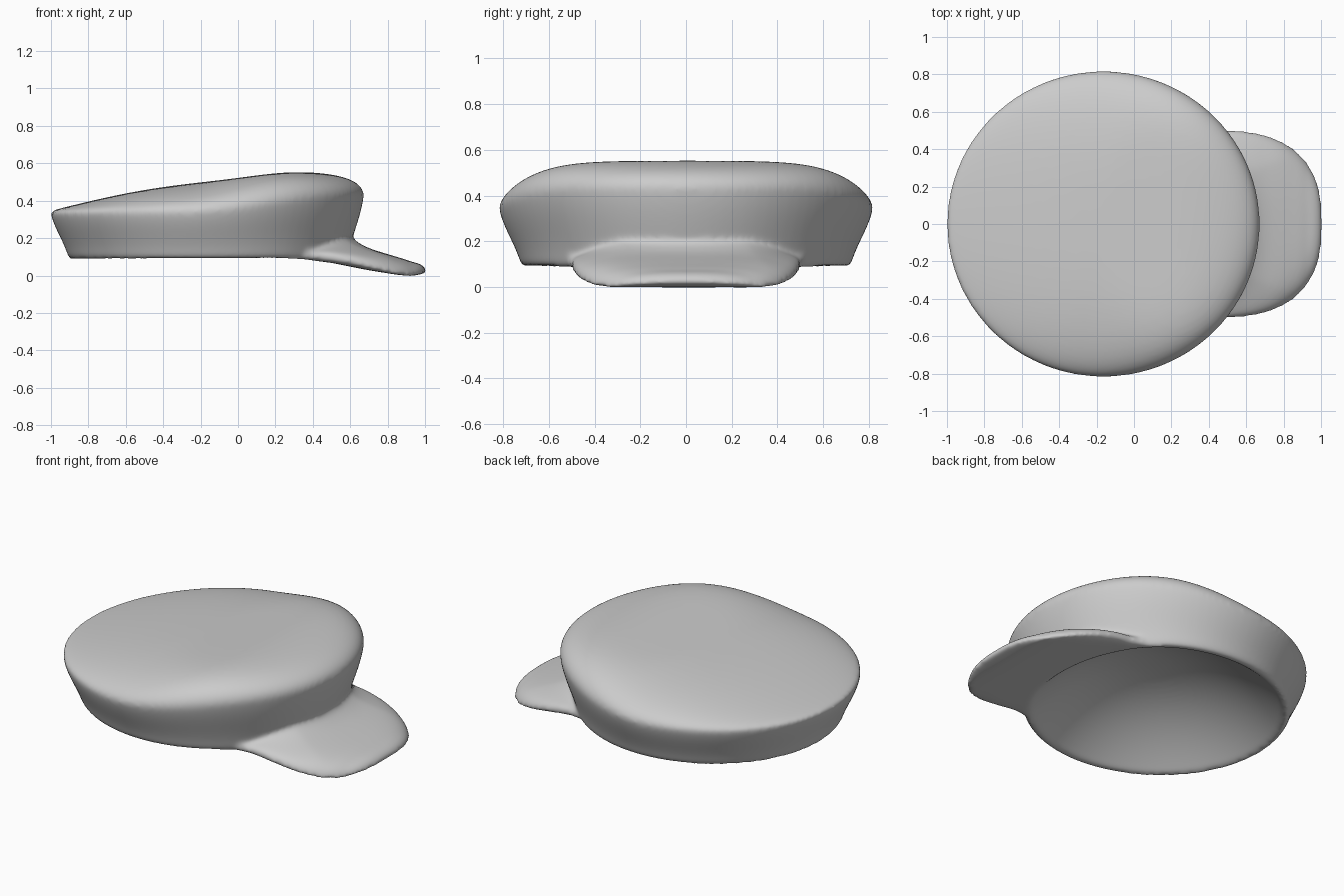
import bpy, bmesh
from math import sin, cos, pi, exp, sqrt, atan2

if "Cube" in bpy.data.objects:
    bpy.data.objects.remove(bpy.data.objects["Cube"])

N = 96          # segments around the crown
CX = -0.165     # crown centre


def smooth(a, b, x):
    t = max(0.0, min(1.0, (x - a) / (b - a)))
    return t * t * (3 - 2 * t)


def under(x):
    """Height of the lower edge: level at the back, dipping under the visor."""
    pts = [(-2, .085), (.2, .089), (.35, .086), (.5, .068), (.7, .028), (.85, .004), (.93, -.003), (1, .012)]
    for (x0, z0), (x1, z1) in zip(pts, pts[1:]):
        if x <= x1:
            return z0 + (z1 - z0) * (x - x0) / (x1 - x0)
    return pts[-1][1]


def rim_z(a):
    return .338 + .092 * smooth(-.3, .6, CX + .835 * cos(a))


def wall(a, u, inset=0.0, lift=0.0):
    """Side wall, u = 0 at the lower edge and 1 at the widest rim."""
    e = .5 * u + .5 * u * u * (3 - 2 * u)
    x = CX + (.74 + .098 * e - inset) * cos(a)
    y = (.72 + .098 * e - inset) * sin(a)
    zb = under(x)
    return x, y, zb + (rim_z(a) - zb) * u + lift


def top(a, t):
    """Domed top, t = 1 at the rim and 0 at the centre."""
    x = CX + .838 * t * cos(a)
    y = .818 * t * sin(a)
    front = smooth(-.3, .6, CX + .835 * cos(a))
    f = sqrt(max(0, 1 - t ** (3 + 5 * front)))
    c = .497 + .15 * (x + .2) - .06 * (x + .2) * (x + 1) + .02 * exp(-((x - .28) / .27) ** 2)
    return x, y, rim_z(a) + (c - rim_z(a)) * f


def hollow(a, r):
    """Smooth bowl under the crown, r = 1 at the lower lip."""
    x, y = CX + .695 * r * cos(a), .675 * r * sin(a)
    zb = under(CX + .695 * cos(a)) + .012
    return x, y, zb * r * r + .1 * (1 - r * r) + (.28 + .03 * r * cos(a)) * (1 - r ** 2.2)


def make(name, bm):
    bmesh.ops.recalc_face_normals(bm, faces=bm.faces)
    me = bpy.data.meshes.new(name)
    bm.to_mesh(me)
    bm.free()
    ob = bpy.data.objects.new(name, me)
    bpy.context.collection.objects.link(ob)
    return ob


# Crown: top, outer wall, rounded lower lip, hollow underside
ts = [sin(pi / 2 * i / 16) for i in range(1, 16)]
us = [i / 10 for i in range(11)]
rings = [lambda a, t=t: top(a, t) for t in ts]
rings += [lambda a, u=u: wall(a, u) for u in reversed(us[1:])]
rings += [lambda a, i=i, l=l: wall(a, 0, i, l)
          for i, l in ((0, .012), (.006, .003), (.016, 0), (.03, .002))]
rings += [lambda a, r=r: hollow(a, r) for r in [1, .975] + [i / 20 for i in range(19, 0, -1)]]

bm = bmesh.new()
grid = [[bm.verts.new(r(2 * pi * k / N)) for k in range(N)] for r in rings]
for r0, r1 in zip(grid, grid[1:]):
    for k in range(N):
        j = (k + 1) % N
        bm.faces.new((r0[k], r0[j], r1[j], r1[k]))
for ring, pole in ((grid[0], top(0, 0)), (grid[-1], hollow(0, 0))):
    v = bm.verts.new(pole)
    for k in range(N):
        bm.faces.new((v, ring[k], ring[(k + 1) % N]))
crown = make("cap", bm)

# Visor: rounded outline swept out from the band, thick at the root and thin at the edge
outline = [(.29, -.54), (.35, -.525), (.41, -.51)]
for i in range(41):
    b = -pi / 2 + pi * i / 40
    c, s = max(0, cos(b)), sin(b)
    outline.append((.45 + .559 * c ** .78, .503 * abs(s) ** .78 * (1 if s > 0 else -1)))
outline += [(x, -y) for x, y in reversed(outline[:3])]


def visor_column(ox, oy):
    """Closed strip of points: underside outward, then top side back to the band."""
    phi = atan2(oy, ox - CX)
    ix, iy = CX + .715 * cos(phi), .695 * sin(phi)
    size = min(1.0, sqrt((ox - ix) ** 2 + (oy - iy) ** 2) / .4)
    low, high = [], []
    for k in range(17):
        u = sin(pi / 2 * k / 16)
        x, y = ix + (ox - ix) * u, iy + (oy - iy) * u
        edge = sqrt(max(0, 1 - u ** 7))
        thick = (.13 - .05 * u + .12 * exp(-u / .1)) * (.45 + .55 * size) * edge
        z = under(x) + .02 * u ** 6 * (1 - smooth(.6, .9, ox))
        low.append((x, y, z))
        high.append((x, y, z + thick))
    return low + high[-2::-1]


bm = bmesh.new()
cols = [[bm.verts.new(p) for p in visor_column(*o)] for o in outline]
for c0, c1 in zip(cols, cols[1:]):
    for k in range(len(c0)):
        j = (k + 1) % len(c0)
        bm.faces.new((c0[k], c0[j], c1[j], c1[k]))
bm.faces.new(cols[0])
bm.faces.new(cols[-1])
bmesh.ops.remove_doubles(bm, verts=bm.verts, dist=1e-5)
visor = make("visor", bm)

# Blend crown and visor into one soft surface
bpy.ops.object.select_all(action='DESELECT')
visor.select_set(True)
crown.select_set(True)
bpy.context.view_layer.objects.active = crown
bpy.ops.object.join()
remesh = crown.modifiers.new("blend", 'REMESH')
remesh.mode = 'VOXEL'
remesh.voxel_size = .011
remesh.use_smooth_shade = True
soften = crown.modifiers.new("soften", 'SMOOTH')
soften.factor = .5
soften.iterations = 20
